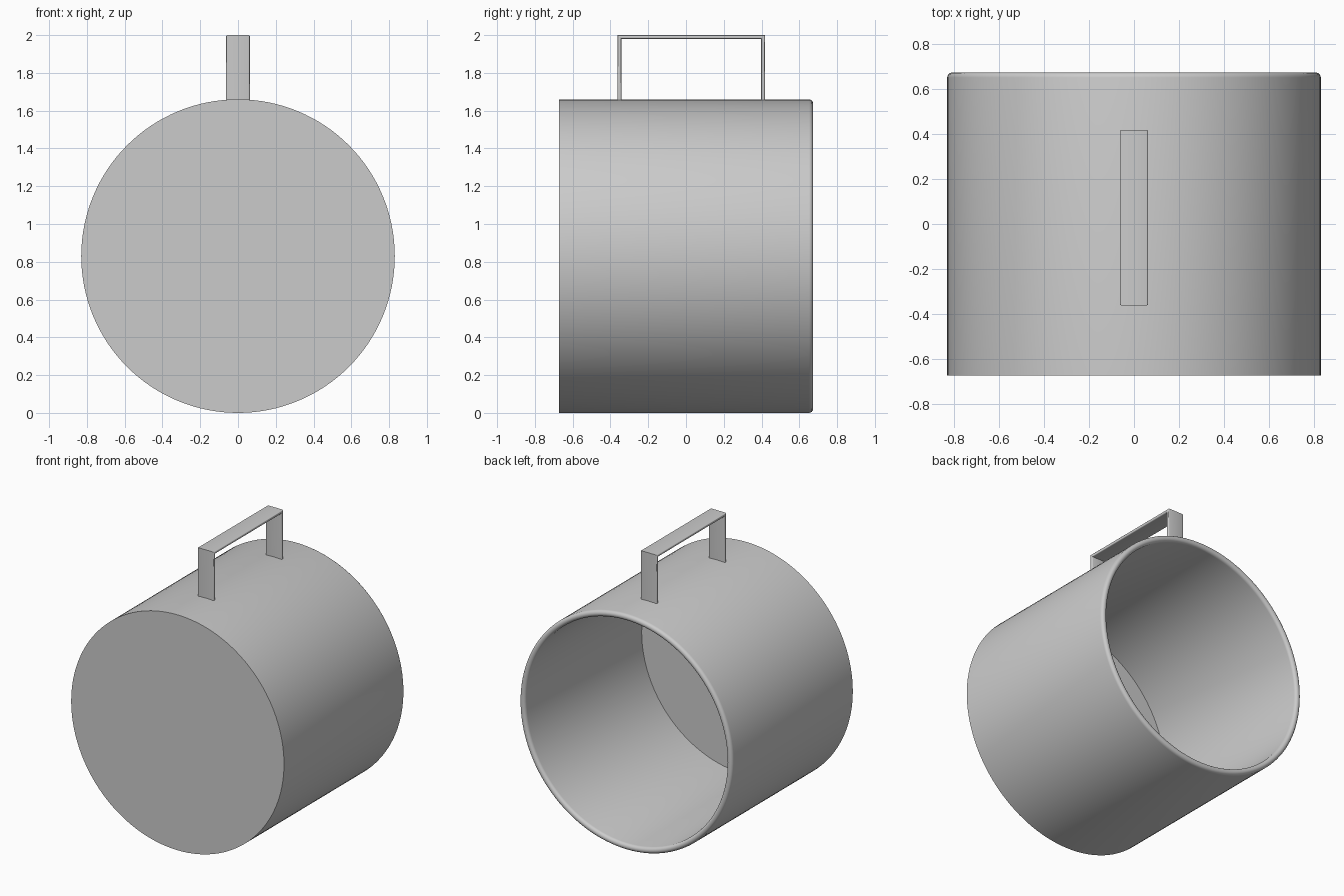
import bpy, bmesh, math
from mathutils import Matrix, Vector

cube = bpy.data.objects.get("Cube")
if cube:
    bpy.data.objects.remove(cube, do_unlink=True)

grey = bpy.data.materials.new("light grey")
grey.use_nodes = True
COLOUR = (0.6, 0.6, 0.6, 1)
grey.diffuse_color = COLOUR
grey.node_tree.nodes["Principled BSDF"].inputs["Base Color"].default_value = COLOUR

R, HALF, WALL = 0.83, 0.673, 0.044
LIP = WALL / 2


def add_object(name, bm):
    bmesh.ops.recalc_face_normals(bm, faces=bm.faces)
    mesh = bpy.data.meshes.new(name)
    bm.to_mesh(mesh)
    bm.free()
    mesh.materials.append(grey)
    obj = bpy.data.objects.new(name, mesh)
    bpy.context.collection.objects.link(obj)
    bpy.ops.object.select_all(action="DESELECT")
    obj.select_set(True)
    bpy.context.view_layer.objects.active = obj
    bpy.ops.object.shade_smooth_by_angle(angle=math.radians(35))
    return obj


# Mug body: closed base at the front, rounded open lip at the back
profile = [(0, -HALF), (R, -HALF)]
for i in range(9):
    a = math.pi * i / 8
    profile.append((R - LIP + LIP * math.cos(a), HALF - LIP + LIP * math.sin(a)))
profile += [(R - WALL, -HALF + WALL), (0, -HALF + WALL)]

bm = bmesh.new()
verts = [bm.verts.new((r, y, R)) for r, y in profile]
edges = [bm.edges.new(pair) for pair in zip(verts, verts[1:])]
bmesh.ops.spin(bm, geom=verts + edges, cent=(0, 0, R), axis=(0, 1, 0),
               angle=2 * math.pi, steps=128, use_merge=True)
bmesh.ops.remove_doubles(bm, verts=bm.verts, dist=0.0001)
add_object("mug_body", bm)

# Handle: square strap with softened long edges, feet sunk into the wall
HALF_W, STRAP, FOOT, TOP = 0.063, 0.02, 2 * R - 0.03, 2.0
FRONT, BACK = -0.362, 0.418
outline = [(FRONT, FOOT), (FRONT, TOP), (BACK, TOP), (BACK, FOOT),
           (BACK - STRAP, FOOT), (BACK - STRAP, TOP - STRAP),
           (FRONT + STRAP, TOP - STRAP), (FRONT + STRAP, FOOT)]
bm = bmesh.new()
left, right = [[bm.verts.new((x, y, z)) for y, z in outline] for x in (-HALF_W, HALF_W)]
n = len(outline)
for i in range(n):
    j = (i + 1) % n
    bm.faces.new((left[i], left[j], right[j], right[i]))
# Side faces as three strap segments each
for side in (left, right):
    for quad in ((0, 1, 6, 7), (1, 2, 5, 6), (2, 3, 4, 5)):
        bm.faces.new([side[k] for k in quad])
bmesh.ops.recalc_face_normals(bm, faces=bm.faces)
long_edges = [e for e in bm.edges
              if abs(e.verts[0].co.x - e.verts[1].co.x) < 0.001
              and e.calc_length() > STRAP * 2]
bmesh.ops.bevel(bm, geom=long_edges, offset=0.008, segments=3, profile=0.5,
                affect="EDGES")
add_object("handle", bm)
